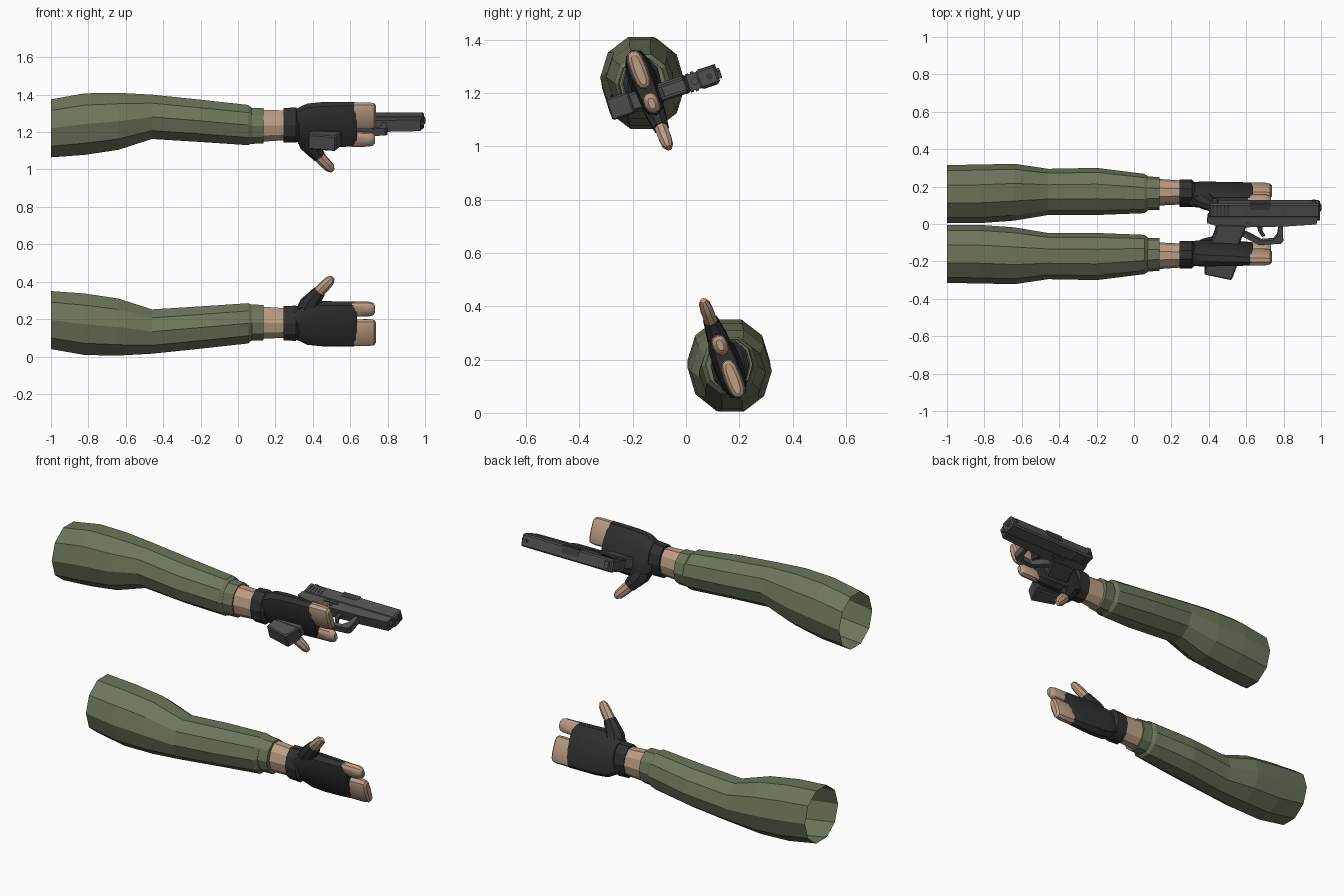
import bpy, bmesh, math
from mathutils import Matrix, Vector

if "Cube" in bpy.data.objects:
    bpy.data.objects.remove(bpy.data.objects["Cube"])


def material(name, rgb):
    m = bpy.data.materials.new(name)
    m.diffuse_color = (*rgb, 1)
    m.use_nodes = True
    m.node_tree.nodes["Principled BSDF"].inputs["Base Color"].default_value = m.diffuse_color
    return m


GREEN = material("sleeve green", (0.150, 0.180, 0.105))
SKIN = material("skin", (0.50, 0.34, 0.235))
BLACK = material("glove black", (0.030, 0.030, 0.031))
GREY = material("gun grey", (0.080, 0.080, 0.082))
DARK = material("dark metal", (0.045, 0.045, 0.047))


def finish(name, bm, mat, matrix, smooth=False):
    bmesh.ops.recalc_face_normals(bm, faces=bm.faces)
    bm.transform(matrix)
    me = bpy.data.meshes.new(name)
    bm.to_mesh(me)
    bm.free()
    me.materials.append(mat)
    ob = bpy.data.objects.new(name, me)
    bpy.context.collection.objects.link(ob)
    if smooth:
        bpy.ops.object.select_all(action='DESELECT')
        ob.select_set(True)
        bpy.context.view_layer.objects.active = ob
        bpy.ops.object.shade_smooth_by_angle(angle=math.radians(35))
    return ob


def loft(name, rings, mat, matrix, start=True, end=True, smooth=False):
    """Skin a list of equal-sized point rings, with optional end caps."""
    bm = bmesh.new()
    rows = [[bm.verts.new(p) for p in r] for r in rings]
    n = len(rows[0])
    for a, b in zip(rows, rows[1:]):
        for i in range(n):
            j = (i + 1) % n
            bm.faces.new((a[i], a[j], b[j], b[i]))
    if start:
        bm.faces.new(rows[0])
    if end:
        bm.faces.new(rows[-1])
    return finish(name, bm, mat, matrix, smooth)


def section(x, y0, y1, z0, z1, n=10, power=1.0):
    """Ring across x that fills the given y and z limits."""
    pts = []
    for i in range(n):
        a = math.tau * i / n
        c, s = math.cos(a), math.sin(a)
        c = math.copysign(abs(c) ** power, c)
        s = math.copysign(abs(s) ** power, s)
        pts.append((c, s))
    mx, my = max(p[0] for p in pts), max(p[1] for p in pts)
    return [((x), (y0 + y1) / 2 + c / mx * (y1 - y0) / 2,
             (z0 + z1) / 2 + s / my * (z1 - z0) / 2) for c, s in pts]


def tube(path, n=8):
    """Rings along a path in the local x-z plane: (x, z, in-plane radius, y radius)."""
    rings = []
    for i, (x, z, r, t) in enumerate(path):
        a, b = path[max(i - 1, 0)], path[min(i + 1, len(path) - 1)]
        d = Vector((b[0] - a[0], b[1] - a[1])).normalized()
        ring = []
        for k in range(n):
            q = math.tau * (k + 0.5) / n
            o = r * math.cos(q)
            ring.append((x - d.y * o, t * math.sin(q), z + d.x * o))
        rings.append(ring)
    return rings


def arm(prefix, place):
    # Sleeve, open at the shoulder end
    sleeve = [(-1, .005, .315, .04, .35), (-.82, .005, .318, .008, .337),
              (-.64, .018, .322, .005, .31), (-.46, .048, .295, .015, .252),
              (-.2, .048, .300, .042, .268), (.055, .058, .268, .07, .285),
              (.075, .072, .256, .088, .275)]
    loft(prefix + "sleeve", [section(*s) for s in sleeve], GREEN, place, start=False)
    cuff = [(.07, .075, .255, .085, .278), (.135, .075, .25, .087, .276),
            (.135, .1, .235, .1, .262)]
    loft(prefix + "sleeve_cuff", [section(*s) for s in cuff], GREEN, place, start=False)
    # Wrist and glove band
    wrist = [(.12, .098, .242, .095, .267), (.26, .105, .232, .1, .258)]
    loft(prefix + "wrist", [section(*s) for s in wrist], SKIN, place)
    band = [(.243, .092, .237, .087, .27), (.31, .092, .237, .083, .272),
            (.325, .105, .22, .1, .26)]
    loft(prefix + "glove_band", [section(*s) for s in band], BLACK, place)

    # Hand parts are built upright, then leaned over around the forearm
    hand = place @ Matrix.Translation((0, .158, .177)) @ Matrix.Rotation(math.radians(21), 4, 'X')
    palm = [(.295, -.055, .055, -.08, .08), (.33, -.055, .055, -.1, .105),
            (.37, -.055, .052, -.122, .125), (.45, -.054, .048, -.13, .13),
            (.55, -.048, .044, -.131, .126), (.62, -.04, .04, -.131, .124),
            (.636, -.034, .034, -.126, .119)]
    loft(prefix + "glove_palm", [section(*s, n=12, power=.75) for s in palm],
         BLACK, hand, smooth=True)
    fingers = [(.62, -.034, .034, -.129, .022), (.70, -.033, .033, -.129, .024),
               (.727, -.027, .027, -.125, .02), (.737, -.015, .015, -.112, .008)]
    loft(prefix + "grouped_fingers", [section(*s, n=12, power=.7) for s in fingers],
         SKIN, hand, smooth=True)
    index = [(.61, -.03, .03, .042, .122), (.70, -.028, .028, .044, .12),
             (.722, -.022, .022, .05, .115), (.732, -.012, .012, .062, .103)]
    loft(prefix + "index_finger", [section(*s, n=10, power=.8) for s in index],
         SKIN, hand, smooth=True)
    # Thumb: gloved base and bare tip
    base = [(.365, .05, .065, .045), (.385, .11, .058, .042), (.415, .155, .042, .034),
            (.435, .182, .036, .030)]
    loft(prefix + "thumb_glove", tube(base), BLACK, hand, smooth=True)
    tip = [(.42, .166, .032, .026), (.465, .216, .031, .026), (.492, .246, .027, .022),
           (.506, .262, .014, .012)]
    loft(prefix + "thumb_tip", tube(tip), SKIN, hand, smooth=True)


arm("lower_", Matrix.Identity(4))
arm("upper_", Matrix.Translation((0, 0, 1.415)) @ Matrix.Rotation(math.pi, 4, 'X'))

# Pistol frame of reference: x forward, local y sideways, local z is the gun's up
c, s = math.cos(math.radians(18.4)), math.sin(math.radians(18.4))
GUN = Matrix(((1, 0, 0, 0), (0, -s, c, 0), (0, c, s, 1.233), (0, 0, 0, 1)))


def prism(name, pts, half, mat=GREY, bevel=0.0, mid=0.0):
    """Side outline (x, up) extruded to both sides, with optional chamfered edges."""
    bm = bmesh.new()
    face = bm.faces.new([bm.verts.new((x, mid - half, u)) for x, u in pts])
    new = bmesh.ops.extrude_face_region(bm, geom=[face])["geom"]
    bmesh.ops.translate(bm, vec=(0, 2 * half, 0),
                        verts=[v for v in new if isinstance(v, bmesh.types.BMVert)])
    if bevel:
        bmesh.ops.recalc_face_normals(bm, faces=bm.faces)
        bmesh.ops.bevel(bm, geom=list(bm.edges), offset=bevel, segments=1,
                        profile=.5, affect='EDGES')
    return finish(name, bm, mat, GUN)


def box(x0, x1, u0, u1):
    return [(x0, u0), (x1, u0), (x1, u1), (x0, u1)]


# Slide, frame and grip
prism("slide", box(.40, .995, .045, .125), .036, bevel=.008)
prism("frame", [(.395, .05), (.39, .015), (.44, .0), (.60, -.008), (.80, -.004),
                (.975, .008), (.985, .05)], .032)
prism("grip", [(.44, .01), (.435, -.03), (.405, -.12), (.385, -.212), (.55, -.222),
               (.565, -.10), (.605, .005)], .035, bevel=.008)
prism("magazine_base", [(.385, -.205), (.375, -.272), (.522, -.305), (.553, -.217)],
      .042, bevel=.006)

# Trigger guard and trigger
prism("trigger_guard", [(.575, -.06), (.60, -.075), (.67, -.112), (.785, -.105), (.798, -.09),
                        (.795, .0), (.775, .0), (.765, -.06), (.745, -.085),
                        (.68, -.09), (.62, -.055), (.575, -.035)], .02)
prism("trigger", [(.655, .0), (.69, .0), (.685, -.035), (.70, -.065), (.685, -.07),
                  (.665, -.04)], .009, DARK)

# Sights, ejection port, muzzle details
prism("rear_sight", [(.415, .12), (.45, .12), (.445, .137), (.42, .137)], .02)
prism("front_sight", [(.95, .12), (.975, .12), (.97, .136), (.955, .136)], .007)
prism("ejection_port", box(.62, .73, .092, .1265), .022, DARK, mid=.0155)


def rod(name, u, r, x0, x1, mat):
    ring = [(r * math.cos(math.tau * k / 10), u + r * math.sin(math.tau * k / 10))
            for k in range(10)]
    loft(name, [[(x, y, z) for y, z in ring] for x in (x0, x1)], mat, GUN)


rod("barrel", .092, .021, .97, 1.0, GREY)
rod("bore", .092, .013, .98, 1.002, DARK)
rod("guide_rod", .035, .014, .97, .994, GREY)

# Grooves at the rear of the slide, slide stop and pins on both sides
for side in (-1, 1):
    for i in range(5):
        x = .42 + i * .02
        prism("slide_groove", box(x, x + .008, .058, .112), .002, DARK, mid=side * .036)
    prism("slide_stop", box(.55, .64, .027, .04), .004, mid=side * .034)
    prism("frame_pin", box(.60, .615, .008, .02), .003, DARK, mid=side * .033)
